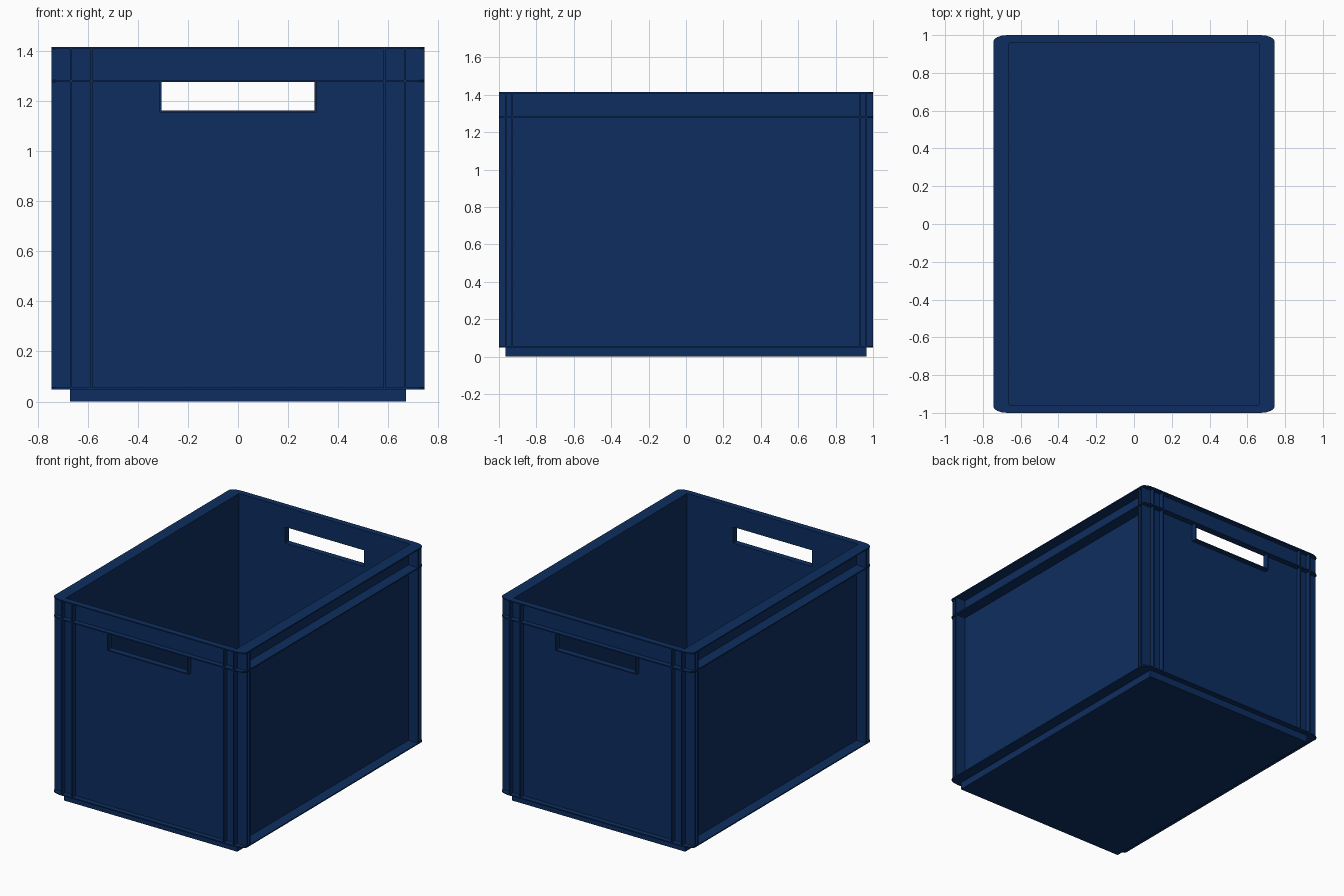
import bpy, bmesh, math
from mathutils import Vector

if "Cube" in bpy.data.objects:
    bpy.data.objects.remove(bpy.data.objects["Cube"])

X, Y, H = 0.745, 1.0, 1.415       # outer flange size and height
WX, WY = 0.67, 0.965              # outer faces of the walls
T = 0.008                         # sheet thickness
Z0, Z1 = 0.053, 1.28              # bottom and middle flange heights

blue = bpy.data.materials.new("dark blue plastic")
blue.diffuse_color = (0.004, 0.027, 0.115, 1)
blue.use_nodes = True
blue.node_tree.nodes["Principled BSDF"].inputs["Base Color"].default_value = blue.diffuse_color


def plate(name, loops, to3d, direction):
    """Fill 2D loops (outline first, then holes) and thicken along direction."""
    bm = bmesh.new()
    edges = []
    for loop in loops:
        vs = [bm.verts.new(to3d(a, b)) for a, b in loop]
        edges += [bm.edges.new((vs[i], vs[(i + 1) % len(vs)])) for i in range(len(vs))]
    bmesh.ops.triangle_fill(bm, edges=edges, use_beauty=True)
    ext = bmesh.ops.extrude_face_region(bm, geom=bm.faces[:], use_keep_orig=True)
    moved = [g for g in ext["geom"] if isinstance(g, bmesh.types.BMVert)]
    bmesh.ops.translate(bm, verts=moved, vec=Vector(direction))
    bmesh.ops.recalc_face_normals(bm, faces=bm.faces[:])
    me = bpy.data.meshes.new(name)
    bm.to_mesh(me)
    bm.free()
    me.materials.append(blue)
    ob = bpy.data.objects.new(name, me)
    bpy.context.collection.objects.link(ob)
    return ob


def rect(a0, a1, b0, b1):
    return [(a0, b0), (a1, b0), (a1, b1), (a0, b1)]


def box(name, x0, x1, y0, y1, z0, z1):
    x0, x1 = sorted((x0, x1))
    y0, y1 = sorted((y0, y1))
    return plate(name, [rect(x0, x1, y0, y1)], lambda a, b: (a, b, z0), (0, 0, z1 - z0))


def rounded_outline(seg=4):
    pts = []
    for q, (sx, sy) in enumerate([(1, 1), (-1, 1), (-1, -1), (1, -1)]):
        for i in range(seg + 1):
            t = math.pi / 2 * (q + i / seg)
            pts.append((sx * WX + (X - WX) * math.cos(t), sy * WY + (Y - WY) * math.sin(t)))
    return pts


def wall_outline(inner, outer):
    # wall sheet: narrow at the foot, running out to the corners above it
    top = H - T / 2
    return [(-inner, 0), (inner, 0), (inner, Z0), (outer, Z0),
            (outer, top), (-outer, top), (-outer, Z0), (-inner, Z0)]


# floor
box("floor", -WX + T / 2, WX - T / 2, -WY + T / 2, WY - T / 2, 0.0, T)

# horizontal flanges running round the crate
for name, z, inset in (("bottom_flange", Z0 - T / 2, T / 2),
                       ("middle_flange", Z1 - T / 2, T / 2),
                       ("top_rim", H - T, T)):
    ix, iy = WX - inset, WY - inset
    plate(name, [rounded_outline(), rect(-ix, ix, -iy, iy)],
          lambda a, b, z=z: (a, b, z), (0, 0, T))

# handle slot
HX, HZ0, HZ1 = 0.305, 1.163, Z1 - T / 2

for s, side in ((1, "right"), (-1, "left")):
    # side walls
    plate(f"{side}_wall", [wall_outline(WY - 0.001, Y - 0.001)],
          lambda a, b: (s * WX, a, b), (-s * T, 0, 0))
    # upright ribs near the ends of each side wall
    for e in (1, -1):
        box(f"{side}_side_rib", s * (WX - T / 2), s * (X - 0.001),
            e * 0.925, e * (0.925 + T), Z0, H - T / 2)

for s, end in ((1, "back"), (-1, "front")):
    # end walls with handle opening
    plate(f"{end}_wall", [wall_outline(WX - 0.001, X - 0.001), rect(-HX, HX, HZ0, HZ1)],
          lambda a, b: (a, s * WY, b), (0, -s * T, 0))
    y0, y1 = s * (WY - T / 2), s * (Y - 0.001)
    # upright ribs on the end walls
    for e in (1, -1):
        box(f"{end}_rib", e * 0.582, e * (0.582 + T), y0, y1, Z0, H - T / 2)
        # handle frame sides
        box(f"{end}_handle_frame_side", e * HX, e * (HX + T), y0, y1, HZ0 - T, Z1)
    # handle frame bottom
    box(f"{end}_handle_frame_bottom", -HX, HX, y0, y1, HZ0 - T, HZ0)
